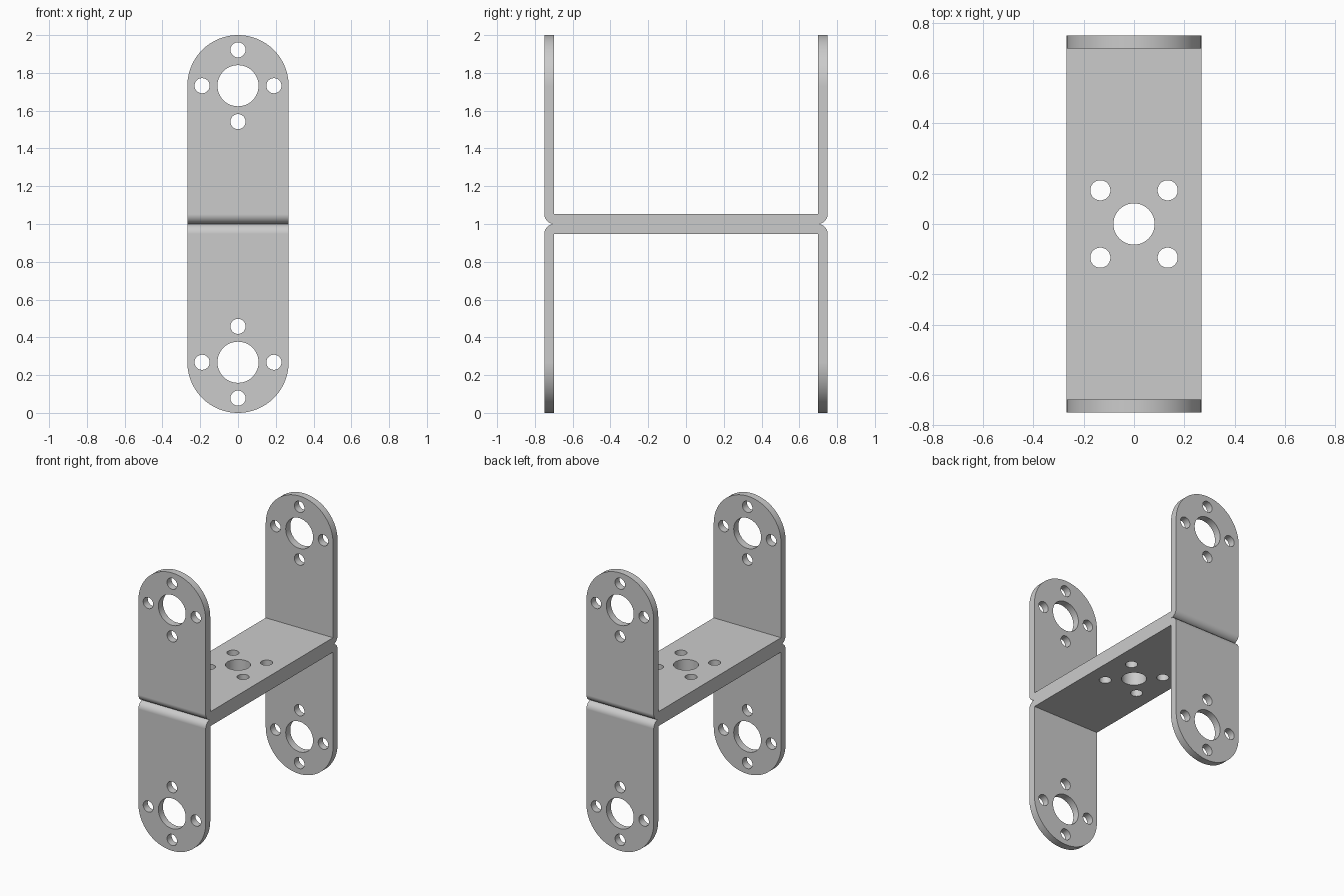
import bpy, bmesh
from math import sin, cos, pi
from mathutils import Matrix, Vector

cube = bpy.data.objects.get("Cube")
if cube:
    bpy.data.objects.remove(cube, do_unlink=True)

WIDTH = 0.268      # half width, also the ear end radius
REACH = 0.75       # outer half depth
SHEET = 0.052      # sheet thickness and outer bend radius
MID = 1.0          # height of the web centre
EAR = MID - WIDTH  # ear hole centre, measured from the web

steel = bpy.data.materials.new("plain grey steel")
steel.use_nodes = True
steel.diffuse_color = (0.6, 0.6, 0.6, 1)
steel.node_tree.nodes["Principled BSDF"].inputs["Base Color"].default_value = (0.6, 0.6, 0.6, 1)


def make_object(name, bm):
    bmesh.ops.recalc_face_normals(bm, faces=bm.faces)
    mesh = bpy.data.meshes.new(name)
    bm.to_mesh(mesh)
    bm.free()
    mesh.materials.append(steel)
    obj = bpy.data.objects.new(name, mesh)
    bpy.context.collection.objects.link(obj)
    return obj


def prism(name, points, direction):
    """Extrude a flat outline symmetrically along a direction."""
    bm = bmesh.new()
    direction = Vector(direction)
    face = bm.faces.new([bm.verts.new(Vector(p) - direction) for p in points])
    moved = bmesh.ops.extrude_face_region(bm, geom=[face])["geom"]
    bmesh.ops.translate(bm, vec=direction * 2,
                        verts=[v for v in moved if isinstance(v, bmesh.types.BMVert)])
    return make_object(name, bm)


def arc(cy, cz, r, start, end, steps):
    angles = [start + (end - start) * i / steps for i in range(steps + 1)]
    return [(cy + r * cos(a), cz + r * sin(a)) for a in angles]


# Sheet profile: two back-to-back U bends, sharp inside and rounded outside
inner = REACH - SHEET
quarter = [(0, SHEET), (inner, SHEET), (inner, MID), (REACH, MID)]
quarter += arc(inner, SHEET, SHEET, 0, -pi / 2, 10)
right_side = quarter[1:] + [(y, -z) for y, z in reversed(quarter[1:-1])]
profile = right_side + [(-y, -z) for y, z in right_side]
bracket = prism("double_bracket", [(0, y, MID + z) for y, z in profile], (0.4, 0, 0))

# Rounded ear outline
outline = arc(0, MID + EAR, WIDTH, 0, pi, 48) + arc(0, MID - EAR, WIDTH, pi, 2 * pi, 48)
ear_cutter = prism("ear_outline_cutter", [(x, 0, z) for x, z in outline], (0, 1, 0))

# Mounting holes through the ears and the web
holes = bmesh.new()


def hole(radius, place, turn, depth):
    bmesh.ops.create_cone(holes, cap_ends=True, segments=48, radius1=radius,
                          radius2=radius, depth=depth,
                          matrix=Matrix.Translation(place) @ turn)


across = Matrix.Rotation(pi / 2, 4, "X")
upright = Matrix.Identity(4)
for side in (-1, 1):
    centre = Vector((0, 0, MID + side * EAR))
    hole(0.109, centre, across, 2)
    for k in range(4):
        a = k * pi / 2
        hole(0.04, centre + Vector((cos(a), 0, sin(a))) * 0.19, across, 2)
hole(0.082, Vector((0, 0, MID)), upright, 0.3)
for x in (-1, 1):
    for y in (-1, 1):
        hole(0.04, Vector((x * 0.134, y * 0.134, MID)), upright, 0.3)
hole_cutter = make_object("hole_cutter", holes)

# Cut the sheet
bpy.ops.object.select_all(action="DESELECT")
bpy.context.view_layer.objects.active = bracket
bracket.select_set(True)
for cutter, operation in ((ear_cutter, "INTERSECT"), (hole_cutter, "DIFFERENCE")):
    cutter.hide_render = True
    mod = bracket.modifiers.new(cutter.name, "BOOLEAN")
    mod.operation = operation
    mod.solver = "EXACT"
    mod.object = cutter
    bpy.ops.object.modifier_apply(modifier=mod.name)
    bpy.data.objects.remove(cutter, do_unlink=True)

# Smooth bends and holes, crisp sheet edges
bpy.ops.object.shade_smooth_by_angle(angle=pi / 6)
weighted = bracket.modifiers.new("flat_sheet_normals", "WEIGHTED_NORMAL")
weighted.keep_sharp = True
